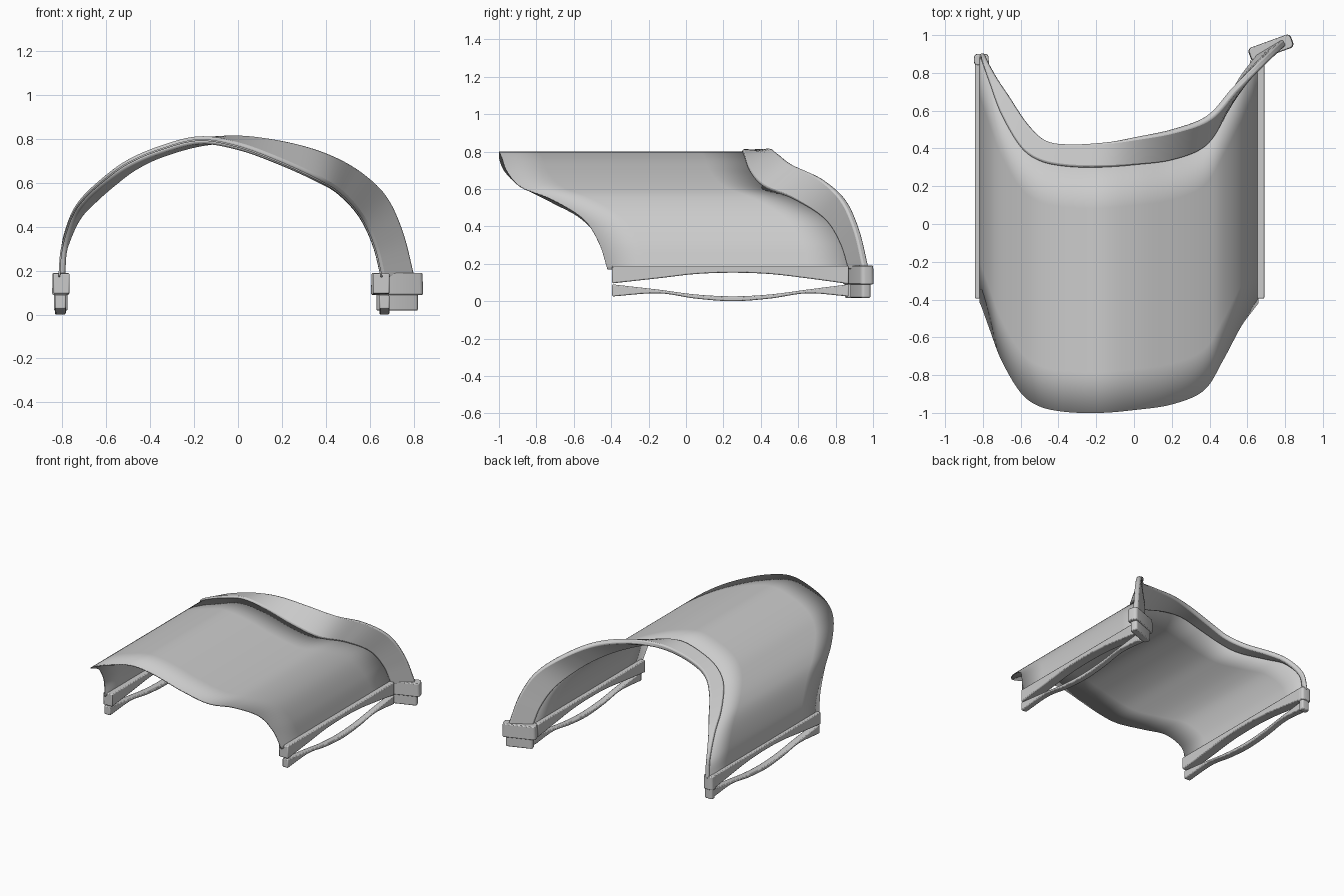
import bpy, bmesh, math
from mathutils import Vector, Matrix

if "Cube" in bpy.data.objects:
    bpy.data.objects.remove(bpy.data.objects["Cube"])


def spline(pts, n):
    """Catmull-Rom curve through pts, n steps per span."""
    p = [Vector(q) for q in pts]
    p = [2 * p[0] - p[1]] + p + [2 * p[-1] - p[-2]]
    out = []
    for i in range(1, len(p) - 2):
        a, b, c, d = p[i - 1:i + 3]
        for k in range(n):
            t = k / n
            out.append(0.5 * (2 * b + (c - a) * t + (2 * a - 5 * b + 4 * c - d) * t * t
                              + (3 * b - a - 3 * c + d) * t ** 3))
    return out + [p[-2]]


def loft(name, rings, closed=True, bevel=0.0, smooth=40):
    """Skin between equal-length point rings; closed rings get end caps."""
    bm = bmesh.new()
    vs = [[bm.verts.new(q) for q in r] for r in rings]
    m = len(vs[0])
    for a, b in zip(vs, vs[1:]):
        for j in range(m if closed else m - 1):
            k = (j + 1) % m
            bm.faces.new((a[j], a[k], b[k], b[j]))
    if closed:
        bm.faces.new(vs[0])
        bm.faces.new(vs[-1])
    bmesh.ops.recalc_face_normals(bm, faces=bm.faces)
    me = bpy.data.meshes.new(name)
    bm.to_mesh(me)
    bm.free()
    ob = bpy.data.objects.new(name, me)
    bpy.context.collection.objects.link(ob)
    if bevel:
        md = ob.modifiers.new("Bevel", 'BEVEL')
        md.width, md.segments, md.limit_method = bevel, 2, 'ANGLE'
        md.angle_limit = math.radians(50)
    bpy.ops.object.select_all(action='DESELECT')
    ob.select_set(True)
    bpy.context.view_layer.objects.active = ob
    bpy.ops.object.shade_smooth_by_angle(angle=math.radians(smooth))
    return ob


# Front and back edges of the arch band
front_pts = [(-.815, .885, .17), (-.803, .86, .30), (-.76, .74, .44), (-.70, .58, .53),
             (-.60, .41, .62), (-.50, .335, .69), (-.36, .305, .75), (-.18, .30, .795),
             (0, .315, .765), (.20, .345, .69), (.37, .42, .61), (.47, .58, .545),
             (.56, .75, .44), (.62, .835, .31), (.655, .88, .17)]
back_pts = [(-.79, .89, .17), (-.775, .86, .32), (-.725, .77, .44), (-.665, .68, .51),
            (-.565, .53, .60), (-.465, .44, .675), (-.34, .42, .735), (-.16, .43, .785),
            (.02, .46, .80), (.22, .50, .775), (.40, .57, .725), (.54, .72, .655),
            (.665, .84, .545), (.745, .915, .38), (.80, .965, .17)]
front, back = spline(front_pts, 8), spline(back_pts, 8)

# Thin vault shell: band front edge swept along y
shell = loft("vault_shell", [[p + Vector((0, -1.3 * (1 - k / 6), 0)) for p in front]
                             for k in range(7)], closed=False)
sol = shell.modifiers.new("Thickness", 'SOLIDIFY')
sol.thickness, sol.offset = 0.008, 0

# Arch band along the back edge
rings = []
for i, (f, b) in enumerate(zip(front, back)):
    lo, hi = max(i - 1, 0), min(i + 1, len(front) - 1)
    tangent = (front[hi] + back[hi] - front[lo] - back[lo]).normalized()
    n = tangent.cross(b - f).normalized() * 0.018
    rings.append([f - n, f + n, b + n, b - n])
loft("arch_band", rings, bevel=0.01)


# Feet: rounded collar and a narrower stump below it
def block(name, cx, cy, length, width, z0, z1, angle, taper=1.0):
    r = width * 0.3
    ring = []
    for c in range(4):
        sx, sy = ((1, 1), (-1, 1), (-1, -1), (1, -1))[c]
        for k in range(5):
            a = math.radians(90 * c + 22.5 * k)
            ring.append(Vector((sx * (length / 2 - r) + r * math.cos(a),
                                sy * (width / 2 - r) + r * math.sin(a), 0)))
    rot = Matrix.Rotation(math.radians(angle), 3, 'Z')
    loft(name, [[rot @ (q * s) + Vector((cx, cy, z)) for q in ring]
                for z, s in ((z0, 1), (z1, taper))], bevel=0.006)


for side, cx, cy, length, width, angle in (("right", .725, .933, .24, .075, 20),
                                           ("left", -.808, .87, .078, .06, 0)):
    block(side + "_foot_collar", cx, cy, length, width, .09, .19, angle, .97)
    block(side + "_foot_stump", cx, cy, length * .8, width * .7, .018, .10, angle)


# Side rails: arched upper rail and bowed lower strip
def rail(name, x0, x1, top, bottom):
    ts, bs = spline(top, 8), spline(bottom, 8)
    loft(name, [[(x0, t.x, b.y), (x1, t.x, b.y), (x1, t.x, t.y), (x0, t.x, t.y)]
                for t, b in zip(ts, bs)], bevel=0.006)


ys = (-.395, -.15, .05, .25, .45, .65, .87)


def curve(*zs):
    return [(y, z, 0) for y, z in zip(ys, zs)]


for side, u0, u1, l0, l1 in (("right", .615, .69, .645, .69),
                             ("left", -.842, -.768, -.835, -.785)):
    rail(side + "_upper_rail", u0, u1, curve(*[.188] * 7),
         curve(.095, .122, .145, .152, .145, .122, .092))
    rail(side + "_lower_rail", l0, l1, curve(.09, .062, .036, .026, .036, .062, .09),
         curve(.025, .042, .014, .0, .014, .042, .025))
